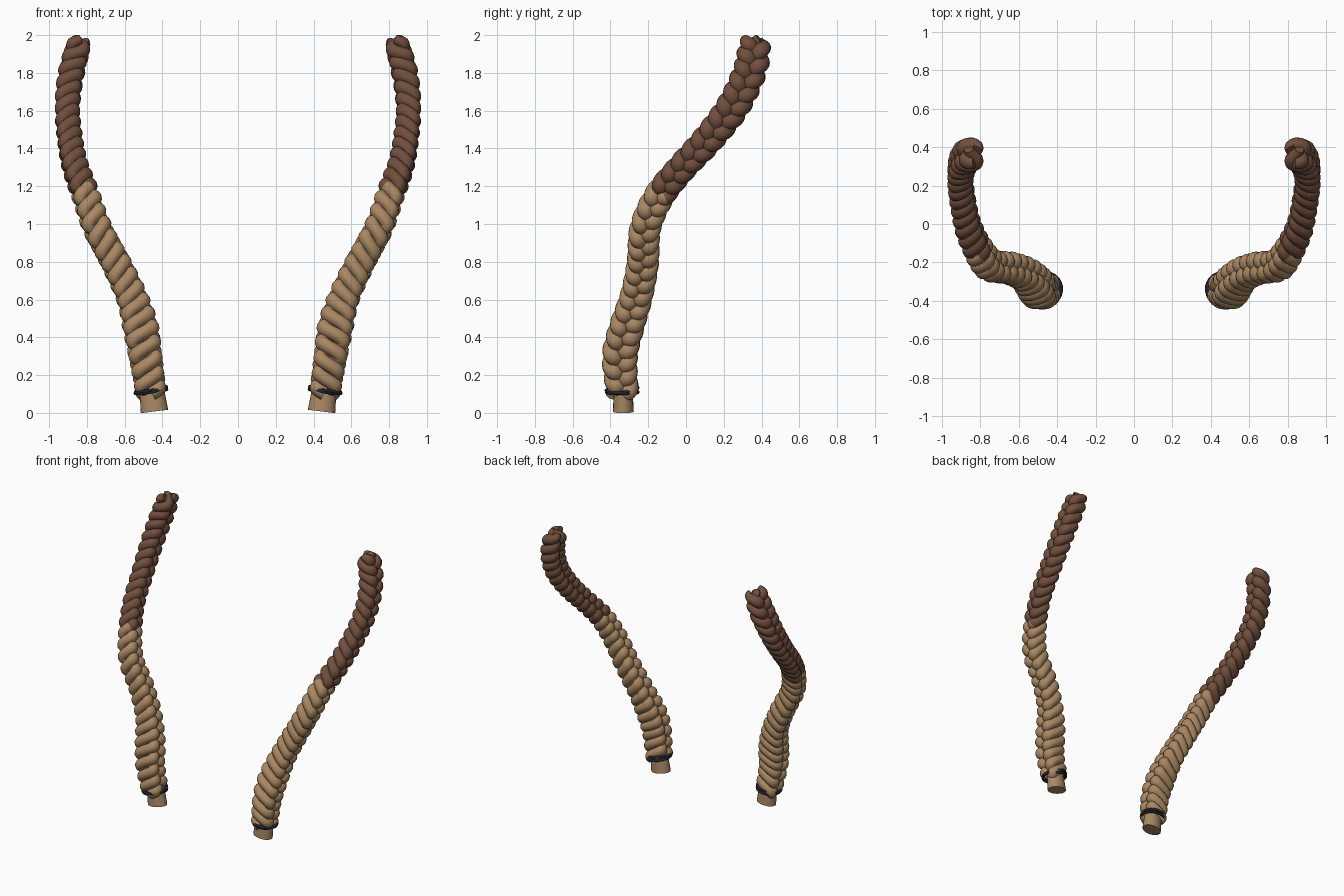
import bpy, bmesh, math
from mathutils import Vector, Matrix

if "Cube" in bpy.data.objects:
    bpy.data.objects.remove(bpy.data.objects["Cube"])


def material(name, rgb):
    m = bpy.data.materials.new(name)
    m.diffuse_color = (*rgb, 1)
    m.use_nodes = True
    m.node_tree.nodes["Principled BSDF"].inputs["Base Color"].default_value = m.diffuse_color
    return m


TAN = material("tan_hair", (0.40, 0.245, 0.125))
BROWN = material("dark_brown_hair", (0.165, 0.078, 0.047))
BAND = material("black_band", (0.014, 0.018, 0.028))

# Braid centreline: x, y, z, half width, half thickness
PATH = [
    (0.445, -0.330, 0.01, .088, .078), (0.462, -0.338, 0.12, .088, .080),
    (0.490, -0.350, 0.30, .096, .086), (0.515, -0.315, 0.45, .094, .092),
    (0.565, -0.262, 0.62, .088, .080), (0.650, -0.228, 0.80, .086, .076),
    (0.745, -0.215, 0.98, .084, .074), (0.805, -0.140, 1.15, .082, .070),
    (0.860, -0.020, 1.30, .080, .066), (0.888, 0.110, 1.44, .084, .064),
    (0.903, 0.235, 1.60, .090, .064), (0.893, 0.310, 1.74, .092, .066),
    (0.868, 0.352, 1.86, .092, .066), (0.835, 0.362, 1.975, .088, .062),
]


def catmull(p0, p1, p2, p3, t):
    return [0.5 * (2 * b + (c - a) * t + (2 * a - 5 * b + 4 * c - d) * t * t
                   + (3 * b - a - 3 * c + d) * t ** 3)
            for a, b, c, d in zip(p0, p1, p2, p3)]


def sample_path():
    pts = []
    for i in range(len(PATH) - 1):
        a, d = PATH[max(i - 1, 0)], PATH[min(i + 2, len(PATH) - 1)]
        pts += [catmull(a, PATH[i], PATH[i + 1], d, k / 40) for k in range(40)]
    pts.append(list(PATH[-1]))
    out, s = [], 0.0
    for i, p in enumerate(pts):
        v = Vector(p[:3])
        if i:
            s += (v - Vector(pts[i - 1][:3])).length
        tan = (Vector(pts[min(i + 1, len(pts) - 1)][:3])
               - Vector(pts[max(i - 1, 0)][:3])).normalized()
        # flat face of the braid looks outward (+x), its width runs along y
        nrm = (Vector((1, 0, 0)) - tan * tan.x).normalized()
        wid = tan.cross(nrm).normalized()
        out.append((s, v, tan, nrm, wid, p[3], p[4]))
    return out


CENTRE = sample_path()


def finish(bm, name, side, mats, angle=50):
    if side < 0:
        bmesh.ops.scale(bm, vec=(-1, 1, 1), verts=bm.verts)
    bmesh.ops.recalc_face_normals(bm, faces=bm.faces)
    me = bpy.data.meshes.new(name)
    bm.to_mesh(me)
    bm.free()
    for m in mats:
        me.materials.append(m)
    ob = bpy.data.objects.new(name, me)
    bpy.context.collection.objects.link(ob)
    bpy.ops.object.select_all(action='DESELECT')
    ob.select_set(True)
    bpy.context.view_layer.objects.active = ob
    bpy.ops.object.shade_smooth_by_angle(angle=math.radians(angle))


def strand(name, phase, side, period=0.23, rb=0.042, rn=0.037, sides=14):
    # one of three interlaced strands: a figure-eight swept along the path
    pts = []
    for s, v, tan, nrm, wid, w, n in CENTRE:
        if v.z < 0.105:
            continue
        t = 2 * math.pi * s / period + phase
        pts.append((v + wid * (w - rb) * math.sin(t)
                    + nrm * (n - rn + 0.004) * math.sin(2 * t), nrm, v.z))
    bm = bmesh.new()
    rings = []
    for i, (p, nrm, z) in enumerate(pts):
        d = (pts[min(i + 1, len(pts) - 1)][0] - pts[max(i - 1, 0)][0]).normalized()
        b = d.cross(nrm).normalized()
        u = b.cross(d)
        k = 1.0 - 0.35 * max(0, (z - 1.94) / 0.035)
        rings.append([bm.verts.new(p + b * (k * rb * math.cos(a)) + u * (k * rn * math.sin(a)))
                      for a in (2 * math.pi * j / sides for j in range(sides))])
    for i in range(len(rings) - 1):
        for j in range(sides):
            k = (j + 1) % sides
            f = bm.faces.new((rings[i][j], rings[i][k], rings[i + 1][k], rings[i + 1][j]))
            f.material_index = 1 if pts[i][2] > 1.165 else 0
    bm.faces.new(rings[0])
    top = bm.faces.new(rings[-1])
    top.material_index = 1
    finish(bm, name, side, (TAN, BROWN))


def tail_stub(name, side):
    # cut hair end below the band, oval and slightly tilted
    bm = bmesh.new()
    bmesh.ops.create_cone(bm, cap_ends=True, segments=20, radius1=0.073, radius2=0.062, depth=0.16)
    bmesh.ops.scale(bm, vec=(1, 0.76, 1), verts=bm.verts)
    m = Matrix.Translation((0.452, -0.332, 0.087)) @ Matrix.Rotation(math.radians(7), 4, 'Y')
    bmesh.ops.transform(bm, matrix=m, verts=bm.verts)
    finish(bm, name, side, (TAN,))


def band(name, side, z, tilt_x, tilt_y, r=0.084, tube=0.009):
    bm = bmesh.new()
    rings = []
    for i in range(32):
        a = 2 * math.pi * i / 32
        d = Vector((math.cos(a), math.sin(a), 0))
        rings.append([bm.verts.new(d * (r + tube * math.cos(b)) + Vector((0, 0, tube * math.sin(b))))
                      for b in (2 * math.pi * j / 8 for j in range(8))])
    for i in range(32):
        for j in range(8):
            n, k = (i + 1) % 32, (j + 1) % 8
            bm.faces.new((rings[i][j], rings[n][j], rings[n][k], rings[i][k]))
    m = (Matrix.Translation((0.461, -0.338, z)) @ Matrix.Rotation(math.radians(tilt_y), 4, 'Y')
         @ Matrix.Rotation(math.radians(tilt_x), 4, 'X'))
    bmesh.ops.transform(bm, matrix=m, verts=bm.verts)
    finish(bm, name, side, (BAND,))


for side, label in ((1, "right"), (-1, "left")):
    for k in range(3):
        strand(f"{label}_braid_strand_{k + 1}", 2 * math.pi * k / 3, side)
    tail_stub(f"{label}_tail_end", side)
    band(f"{label}_hair_band_upper", side, 0.122, 8, 10)
    band(f"{label}_hair_band_lower", side, 0.114, -3, 7)
